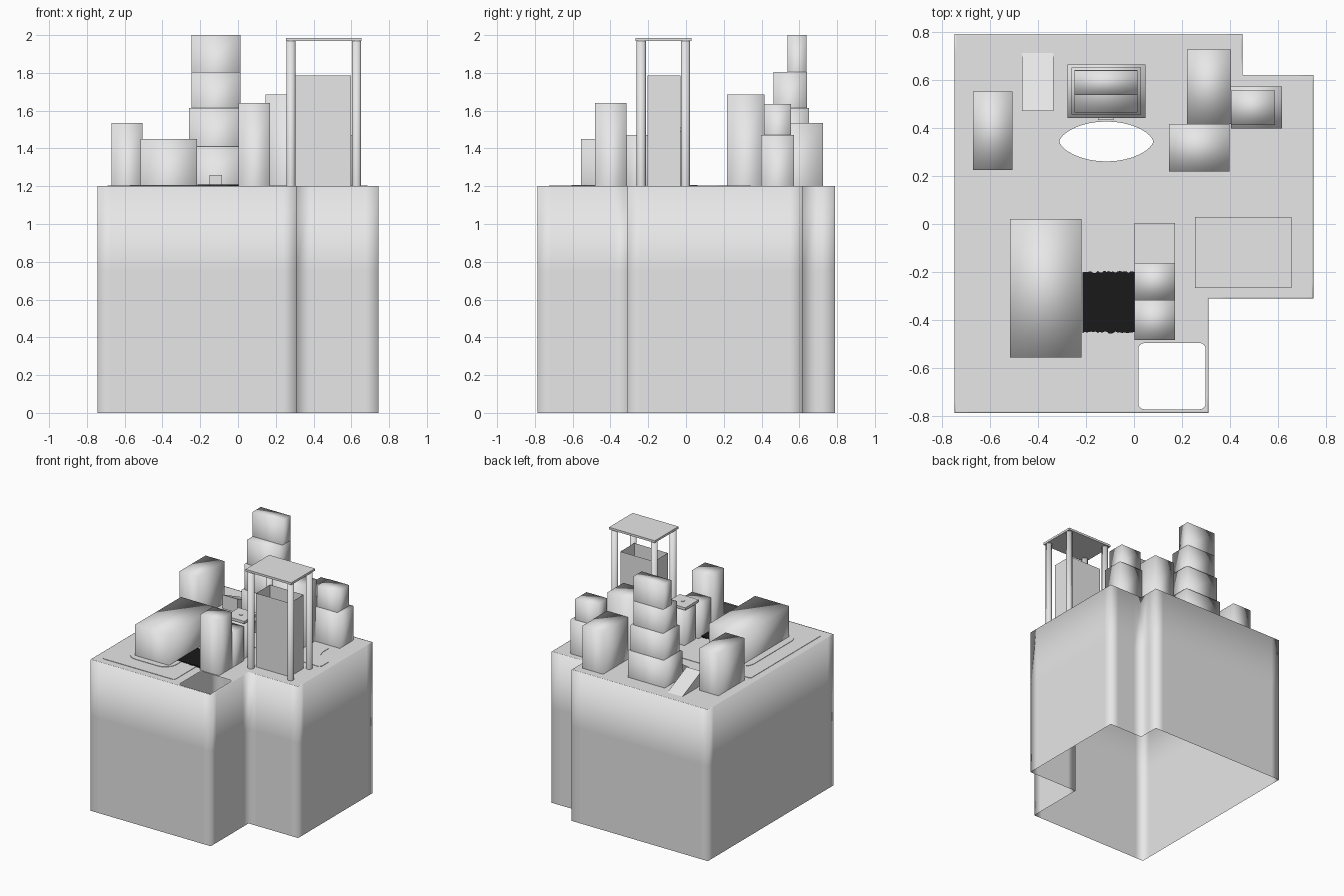
import bpy, bmesh, math, random
from mathutils import Vector

if "Cube" in bpy.data.objects:
    bpy.data.objects.remove(bpy.data.objects["Cube"])

random.seed(3)


def material(name, rgb):
    m = bpy.data.materials.new(name)
    m.diffuse_color = (*rgb, 1)
    m.use_nodes = True
    m.node_tree.nodes["Principled BSDF"].inputs["Base Color"].default_value = m.diffuse_color
    return m


GREY = material("light grey", (0.8, 0.8, 0.8))
BLACK = material("black", (0.01, 0.01, 0.01))


def finish(bm, name, mat=GREY, smooth=True):
    mesh = bpy.data.meshes.new(name)
    for f in bm.faces:
        f.smooth = smooth
    bm.to_mesh(mesh)
    bm.free()
    mesh.materials.append(mat)
    ob = bpy.data.objects.new(name, mesh)
    bpy.context.collection.objects.link(ob)
    return ob


def rect(x0, x1, y0, y1):
    return [(x0, y0), (x1, y0), (x1, y1), (x0, y1)]


def rounded(x0, x1, y0, y1, r, n=6):
    pts = []
    for k, (cx, cy) in enumerate(rect(x0 + r, x1 - r, y0 + r, y1 - r)):
        for i in range(n + 1):
            a = math.pi + (k + i / n) * math.pi / 2
            pts.append((cx + r * math.cos(a), cy + r * math.sin(a)))
    return pts


def bridge(bm, a, b):
    n = len(a)
    for i in range(n):
        bm.faces.new((a[i], a[(i + 1) % n], b[(i + 1) % n], b[i]))


def prism(name, pts, z0, z1, top=True, bottom=False, smooth=True, mat=GREY):
    bm = bmesh.new()
    lo = [bm.verts.new((x, y, z0)) for x, y in pts]
    hi = [bm.verts.new((x, y, z1)) for x, y in pts]
    bridge(bm, lo, hi)
    if top:
        bm.faces.new(hi)
    if bottom:
        bm.faces.new(lo[::-1])
    return finish(bm, name, mat, smooth)


# --- hollow base block, open below, with two openings in its top
corners = [(-.745, -.785), (.31, -.785), (.31, -.31), (.745, -.31),
           (.745, .62), (.45, .62), (.45, .79), (-.745, .79)]
outline, inner = [], []
for i, c in enumerate(corners):
    c = Vector(c)
    d0 = (c - Vector(corners[i - 1])).normalized()
    d1 = (Vector(corners[(i + 1) % 8]) - c).normalized()
    n0, n1 = Vector((-d0.y, d0.x)) * .007, Vector((-d1.y, d1.x)) * .007
    for p, n in ((c - d0 * .07, n0), (c, n0 + n1), (c + d1 * .07, n1)):
        outline.append(p)
        inner.append(p + n)
bm = bmesh.new()
rows = [[bm.verts.new((p.x, p.y, z)) for p in pts]
        for pts, z in ((outline, 0), (outline, .75), (outline, 1.2), (inner, 1.2))]
for a, b in zip(rows, rows[1:]):
    bridge(bm, a, b)
square_hole = rounded(.018, .298, -.77, -.495, .025)
oval_hole = []
for i in range(32):
    s = math.sin(i * math.tau / 32)
    oval_hole.append((-.115 + .195 * math.cos(i * math.tau / 32),
                      .343 + math.copysign(.083 * abs(s) ** 1.25, s)))
loops = [rows[-1]] + [[bm.verts.new((x, y, 1.2)) for x, y in h]
                      for h in (square_hole, oval_hole)]
edges = []
for loop in loops:
    for i, v in enumerate(loop):
        w = loop[(i + 1) % len(loop)]
        edges.append(bm.edges.get((v, w)) or bm.edges.new((v, w)))
bmesh.ops.triangle_fill(bm, use_beauty=True, edges=edges, normal=(0, 0, 1))
for f in bm.faces:
    if f.calc_center_median().z > 1.199 and f.normal.z < 0:
        f.normal_flip()
finish(bm, "base_block")

# --- thin road plate and the island inside it
road = [(-.67, -.725), (-.06, -.725), (-.05, -.715), (-.05, -.01), (-.035, .035),
        (.01, .06), (.67, .055), (.685, .07), (.685, .165), (.67, .18), (.62, .187),
        (.57, .22), (.553, .27), (.553, .345), (.442, .345), (.442, .27),
        (.425, .22), (.38, .18), (.35, .175), (-.67, .175), (-.69, .16), (-.69, -.71)]
prism("road", road, 1.2, 1.203, smooth=False)
prism("island", rounded(-.573, -.183, -.605, .06, .1), 1.2, 1.206, smooth=False)

# --- towers, soft shaded: x0, x1, y0, y1, bottom, top
towers = {
    "wide_house": (-.515, -.218, -.555, .02, 1.2, 1.45),
    "west_tower": (-.67, -.505, .225, .55, 1.2, 1.535),
    "front_tower": (.003, .17, -.482, -.315, 1.2, 1.64),
    "front_annex": (.003, .17, -.315, -.165, 1.2, 1.47),
    "kiosk_body": (.02, .153, -.15, -.01, 1.2, 1.49),
    "east_tower": (.145, .397, .218, .415, 1.2, 1.685),
    "north_tower": (.22, .403, .415, .725, 1.2, 1.535),
    "corner_tier_1": (.403, .615, .397, .572, 1.2, 1.47),
    "corner_tier_2": (.403, .585, .412, .555, 1.47, 1.635),
    "main_tier_1": (-.277, .047, .44, .663, 1.2, 1.41),
    "main_tier_2": (-.26, .03, .455, .65, 1.41, 1.615),
    "main_tier_3": (-.247, .014, .463, .64, 1.615, 1.805),
    "main_tier_4": (-.247, .014, .537, .638, 1.805, 2.0),
}
for name, (x0, x1, y0, y1, z0, z1) in towers.items():
    prism(name, rect(x0, x1, y0, y1), z0, z1)
prism("main_door", rect(-.15, -.085, .432, .44), 1.2, 1.26, smooth=False)

# --- kiosk roof with a small round vent
prism("kiosk_roof", rect(.003, .17, -.165, .005), 1.49, 1.51, bottom=True, smooth=False)
prism("kiosk_vent", rounded(.07, .1, -.097, -.067, .0149, 4), 1.51, 1.514, smooth=False)

# --- ramp rising towards the front
bm = bmesh.new()
a, b, c, d = [bm.verts.new((x, y, 1.2)) for x, y in rect(-.465, -.335, .47, .71)]
e, f = bm.verts.new((-.465, .47, 1.31)), bm.verts.new((-.335, .47, 1.31))
for face in ((a, b, f, e), (e, f, c, d), (b, c, f), (d, a, e)):
    bm.faces.new(face)
finish(bm, "ramp", smooth=False)

# --- lift pavilion: open shaft, four posts, flat roof
prism("lift_shaft", rect(.303, .597, -.205, -.03), 1.2, 1.785, top=False, smooth=False)
for i, (x, y) in enumerate(rect(.28, .628, -.237, -.003)):
    prism(f"post_{i + 1}", rounded(x - .024, x + .024, y - .024, y + .024, .0239, 4),
          1.2, 1.968)
prism("lift_roof", rect(.253, .655, -.267, .03), 1.968, 1.985, bottom=True, smooth=False)

# --- dark ragged mat between the house and the front tower
top_edge = [(-.215 + .22 * i / 24, -.198 + random.uniform(-.006, .004)) for i in range(25)]
low_edge = [(x, -.452 + random.uniform(-.004, .006)) for x, _ in top_edge]
prism("dark_mat", low_edge + top_edge[::-1], 1.2, 1.21, smooth=False, mat=BLACK)
